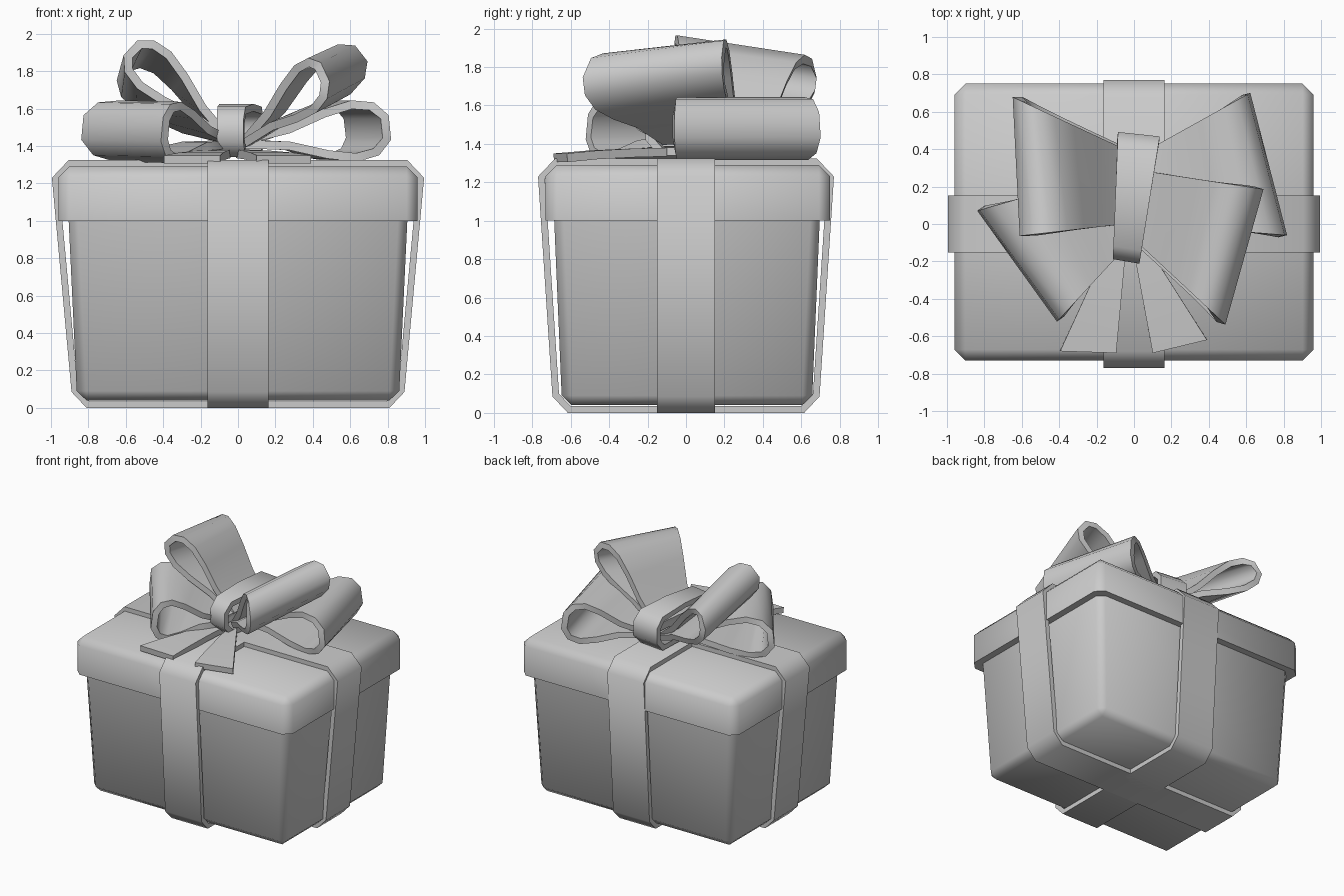
import bpy, bmesh
from math import radians
from mathutils import Vector, Matrix

cube = bpy.data.objects.get("Cube")
if cube:
    bpy.data.objects.remove(cube)

GREY = (0.6, 0.6, 0.6, 1)
mat = bpy.data.materials.new("plain grey")
mat.use_nodes = True
mat.diffuse_color = GREY
mat.node_tree.nodes["Principled BSDF"].inputs["Base Color"].default_value = GREY


def finish(name, bm, thickness=0, angle=50):
    mesh = bpy.data.meshes.new(name)
    bm.to_mesh(mesh)
    bm.free()
    obj = bpy.data.objects.new(name, mesh)
    bpy.context.collection.objects.link(obj)
    mesh.materials.append(mat)
    bpy.ops.object.select_all(action='DESELECT')
    obj.select_set(True)
    bpy.context.view_layer.objects.active = obj
    if thickness:
        mod = obj.modifiers.new("thickness", 'SOLIDIFY')
        mod.thickness = thickness
        mod.offset = -1
        mod.use_even_offset = True
        bpy.ops.object.modifier_apply(modifier=mod.name)
    bpy.ops.object.shade_smooth_by_angle(angle=radians(angle))
    return obj


def band(name, edge_a, edge_b, thickness, closed):
    """Strip of cloth between two matching edge lines, thickened inwards."""
    bm = bmesh.new()
    a = [bm.verts.new(p) for p in edge_a]
    b = [bm.verts.new(p) for p in edge_b]
    n = len(a)
    for i in range(n if closed else n - 1):
        j = (i + 1) % n
        bm.faces.new((a[i], a[j], b[j], b[i]))
    bm.normal_update()
    centre = sum((v.co for v in bm.verts), Vector()) / (2 * n)
    if sum((f.calc_center_median() - centre).dot(f.normal) for f in bm.faces) < 0:
        bmesh.ops.reverse_faces(bm, faces=bm.faces[:])
    return finish(name, bm, thickness)


def tapered_box(name, low, high, z0, z1, bevel, sharp_z, y_mid):
    """Box with half sizes low and high; edges lying at sharp_z stay sharp."""
    bm = bmesh.new()
    bmesh.ops.create_cube(bm, size=2)
    for v in bm.verts:
        hx, hy = high if v.co.z > 0 else low
        v.co = (v.co.x * hx, v.co.y * hy + y_mid, z1 if v.co.z > 0 else z0)
    edges = [e for e in bm.edges
             if not all(abs(v.co.z - sharp_z) < 0.001 for v in e.verts)]
    bmesh.ops.bevel(bm, geom=edges, offset=bevel, segments=1, affect='EDGES')
    return finish(name, bm)


# Box and lid
tapered_box("box_body", (0.86, 0.65), (0.91, 0.695), 0.04, 1.1, 0.05, 1.1, 0.005)
tapered_box("lid", (0.96, 0.74), (0.96, 0.74), 1.0, 1.29, 0.058, 1.0, 0.01)


# Ribbons wrapped around the box, tapering towards the bottom
def wrap_ribbon(name, top, bottom, half_width, turn):
    half = [(bottom - 0.08, 0), (bottom, 0.085), (top, 1.23), (top - 0.09, 1.325)]
    outline = half + [(-u, z) for u, z in reversed(half)]
    spin = Matrix.Rotation(radians(turn), 3, 'Z')
    edges = [[spin @ Vector((u, s * half_width, z)) for u, z in outline] for s in (-1, 1)]
    band(name, *edges, 0.035, True)


wrap_ribbon("ribbon_across", 0.995, 0.89, 0.152, 0)
wrap_ribbon("ribbon_front_to_back", 0.77, 0.695, 0.162, 90)

# Bow loops: teardrop outline swept between a front and a back edge
HALF_DROP = [(0, 0.10), (0.3, 0.2), (0.55, 0.4), (0.75, 0.5), (0.9, 0.43), (0.99, 0.2)]
DROP = HALF_DROP + [(t, -s) for t, s in reversed(HALF_DROP)]


def teardrop(root, tip, height):
    root, tip = Vector(root), Vector(tip)
    axis = tip - root
    side = axis.cross(Vector((0, 0, 1)))
    up = side.cross(axis).normalized()
    return [root + axis * t + up * s * height for t, s in DROP]


def bow_loop(name, front, back):
    band(name, teardrop(*front), teardrop(*back), 0.045, False)


bow_loop("upper_loop_right",
         ((-0.05, 0.0, 1.43), (-0.58, -0.06, 1.93), 0.27),
         ((-0.05, 0.4, 1.43), (-0.63, 0.67, 1.80), 0.27))
bow_loop("upper_loop_left",
         ((0.03, -0.11, 1.42), (0.47, -0.52, 1.80), 0.30),
         ((0.08, 0.28, 1.43), (0.665, 0.19, 1.90), 0.27))
bow_loop("lower_loop_right",
         ((-0.04, -0.12, 1.42), (-0.41, -0.52, 1.49), 0.33),
         ((-0.05, 0.3, 1.42), (-0.84, 0.07, 1.50), 0.33))
bow_loop("lower_loop_left",
         ((0.03, 0.0, 1.42), (0.82, -0.06, 1.50), 0.33),
         ((0.08, 0.4, 1.42), (0.62, 0.70, 1.50), 0.33))

# Knot band around the middle of the bow
KNOT = [(-0.2, 1.42), (-0.2, 1.54), (-0.13, 1.61), (0.14, 1.625), (0.41, 1.61),
        (0.48, 1.54), (0.48, 1.42), (0.41, 1.34), (-0.13, 1.34)]
knot_edges = []
for s in (-1, 1):
    knot_edges.append([(-0.022 + 0.1 * y + s * (0.083 + 0.06 * y), y - s * 0.012, z)
                       for y, z in KNOT])
band("knot_band", *knot_edges, 0.04, True)


# Tails lying on the lid in front of the knot
def tail(name, inner_a, inner_b, outer_a, outer_b):
    edges = []
    for start, end in ((inner_a, outer_a), (inner_b, outer_b)):
        start, end = Vector(start), Vector(end)
        edges.append([(*start.lerp(end, t), z)
                      for t, z in ((0, 1.38), (0.35, 1.375), (0.7, 1.365), (1, 1.35))])
    bm = bmesh.new()
    rows = [[bm.verts.new(p) for p in e] for e in edges]
    for i in range(3):
        bm.faces.new((rows[0][i], rows[0][i + 1], rows[1][i + 1], rows[1][i]))
    bm.normal_update()
    if bm.faces[:][0].normal.z < 0:
        bmesh.ops.reverse_faces(bm, faces=bm.faces[:])
    finish(name, bm, 0.045)


tail("tail_right", (-0.13, -0.1), (-0.04, -0.1), (-0.395, -0.68), (-0.095, -0.69))
tail("tail_left", (-0.01, -0.1), (0.06, -0.1), (0.1, -0.69), (0.39, -0.62))
